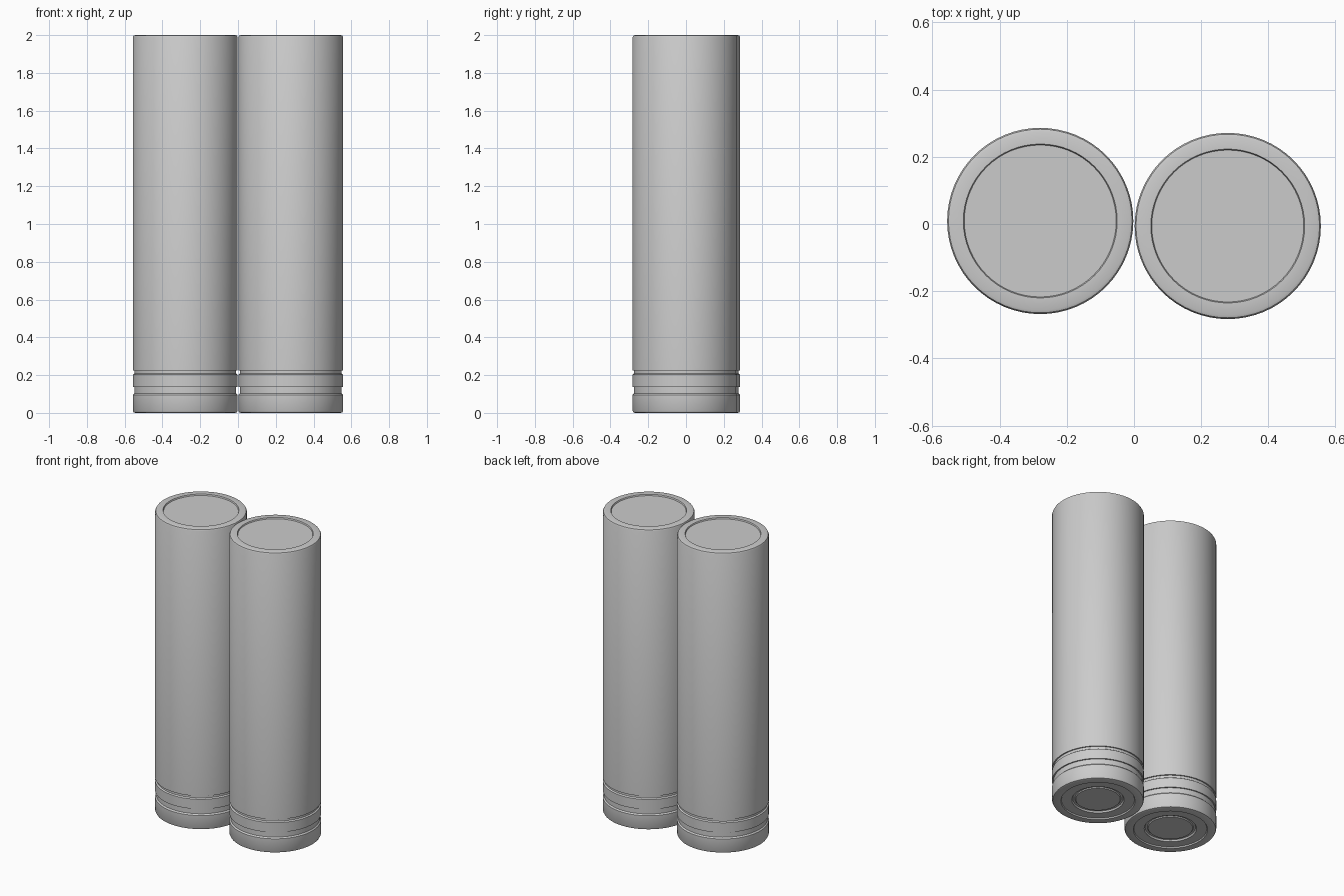
import bpy
import bmesh
import math

cube = bpy.data.objects.get("Cube")
if cube:
    bpy.data.objects.remove(cube, do_unlink=True)

grey = bpy.data.materials.new("plain grey")
grey.use_nodes = True
colour = (0.6, 0.6, 0.6, 1)
grey.diffuse_color = colour
grey.node_tree.nodes["Principled BSDF"].inputs["Base Color"].default_value = colour

R = 0.277      # outer radius
NECK = 0.269   # radius inside the grooves
SIDES = 64

# Half outline (radius, height) from the underside centre to the top centre
base = [(0, 0.012), (0.134, 0.012), (0.139, 0.018), (0.152, 0.018), (0.158, 0.008),
        (0.22, 0.008), (0.224, 0), (0.265, 0), (0.273, 0.003), (R, 0.011)]
grooves = [(R, 0.095), (NECK, 0.103), (NECK, 0.138), (R, 0.138),
           (R, 0.203), (NECK, 0.209), (NECK, 0.225), (R, 0.225)]
top = [(R, 1.989), (0.273, 1.997), (0.265, 2), (0.229, 2), (0.226, 1.992), (0, 1.992)]


def lathe(name, profile, x, y):
    """Spin a half outline round the vertical axis."""
    bm = bmesh.new()
    verts = [bm.verts.new((r, 0, z)) for r, z in profile]
    edges = [bm.edges.new(pair) for pair in zip(verts, verts[1:])]
    bmesh.ops.spin(bm, geom=verts + edges, cent=(0, 0, 0), axis=(0, 0, 1),
                   angle=math.tau, steps=SIDES, use_merge=True)
    bmesh.ops.remove_doubles(bm, verts=bm.verts, dist=0.0001)
    bmesh.ops.recalc_face_normals(bm, faces=bm.faces)
    mesh = bpy.data.meshes.new(name)
    bm.to_mesh(mesh)
    bm.free()
    mesh.materials.append(grey)
    obj = bpy.data.objects.new(name, mesh)
    obj.location = (x, y, 0)
    bpy.context.collection.objects.link(obj)
    bpy.ops.object.select_all(action="DESELECT")
    obj.select_set(True)
    bpy.context.view_layer.objects.active = obj
    bpy.ops.object.shade_smooth_by_angle(angle=math.radians(30))


# The two standing cylinders
lathe("right_cylinder", base + grooves + top, -0.279, 0.009)
lathe("left_cylinder", base + grooves + top, 0.279, -0.006)
